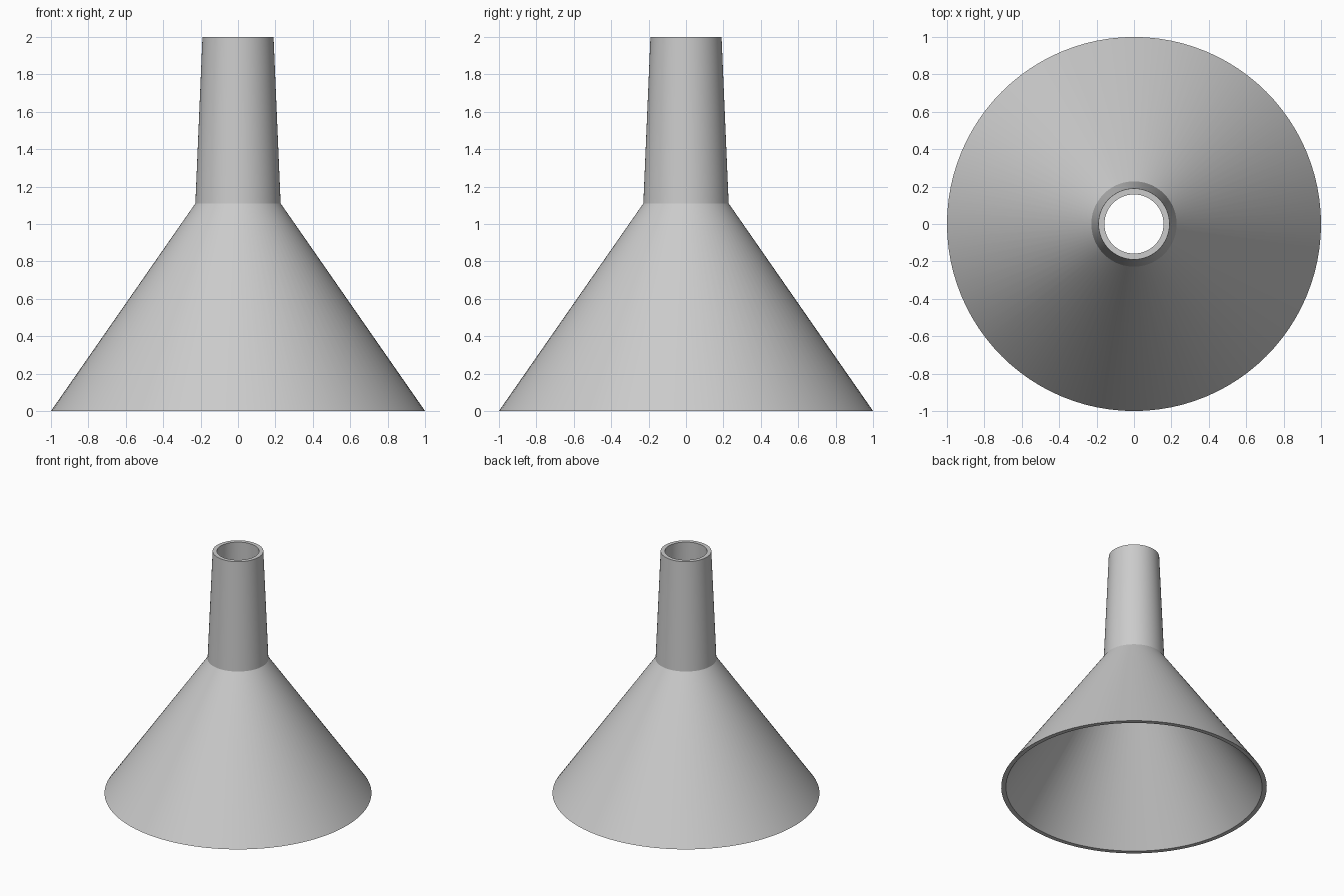
import bpy, bmesh, math

if "Cube" in bpy.data.objects:
    bpy.data.objects.remove(bpy.data.objects["Cube"])

SEGMENTS = 96

grey = bpy.data.materials.new("light grey")
grey.diffuse_color = (0.6, 0.6, 0.6, 1)
grey.use_nodes = True
grey.node_tree.nodes["Principled BSDF"].inputs["Base Color"].default_value = grey.diffuse_color

# Closed wall section as (radius, height): outer cone and spout, rim, then inside
section = [(1.0, 0.0), (0.228, 1.11), (0.19, 2.0),
           (0.158, 2.0), (0.192, 1.10), (0.965, 0.0)]

bm = bmesh.new()
rings = []
for r, z in section:
    rings.append([bm.verts.new((r * math.cos(2 * math.pi * i / SEGMENTS),
                                r * math.sin(2 * math.pi * i / SEGMENTS), z))
                  for i in range(SEGMENTS)])

# Join each ring to the next, with the last closing back to the first
for k, a in enumerate(rings):
    b = rings[(k + 1) % len(rings)]
    for i in range(SEGMENTS):
        j = (i + 1) % SEGMENTS
        bm.faces.new((a[i], a[j], b[j], b[i]))
bmesh.ops.recalc_face_normals(bm, faces=bm.faces)

mesh = bpy.data.meshes.new("funnel")
bm.to_mesh(mesh)
bm.free()
mesh.materials.append(grey)
funnel = bpy.data.objects.new("funnel", mesh)
bpy.context.collection.objects.link(funnel)

# Smooth walls with crisp rims and a crisp neck
bpy.context.view_layer.objects.active = funnel
funnel.select_set(True)
bpy.ops.object.shade_smooth_by_angle(angle=math.radians(25))
